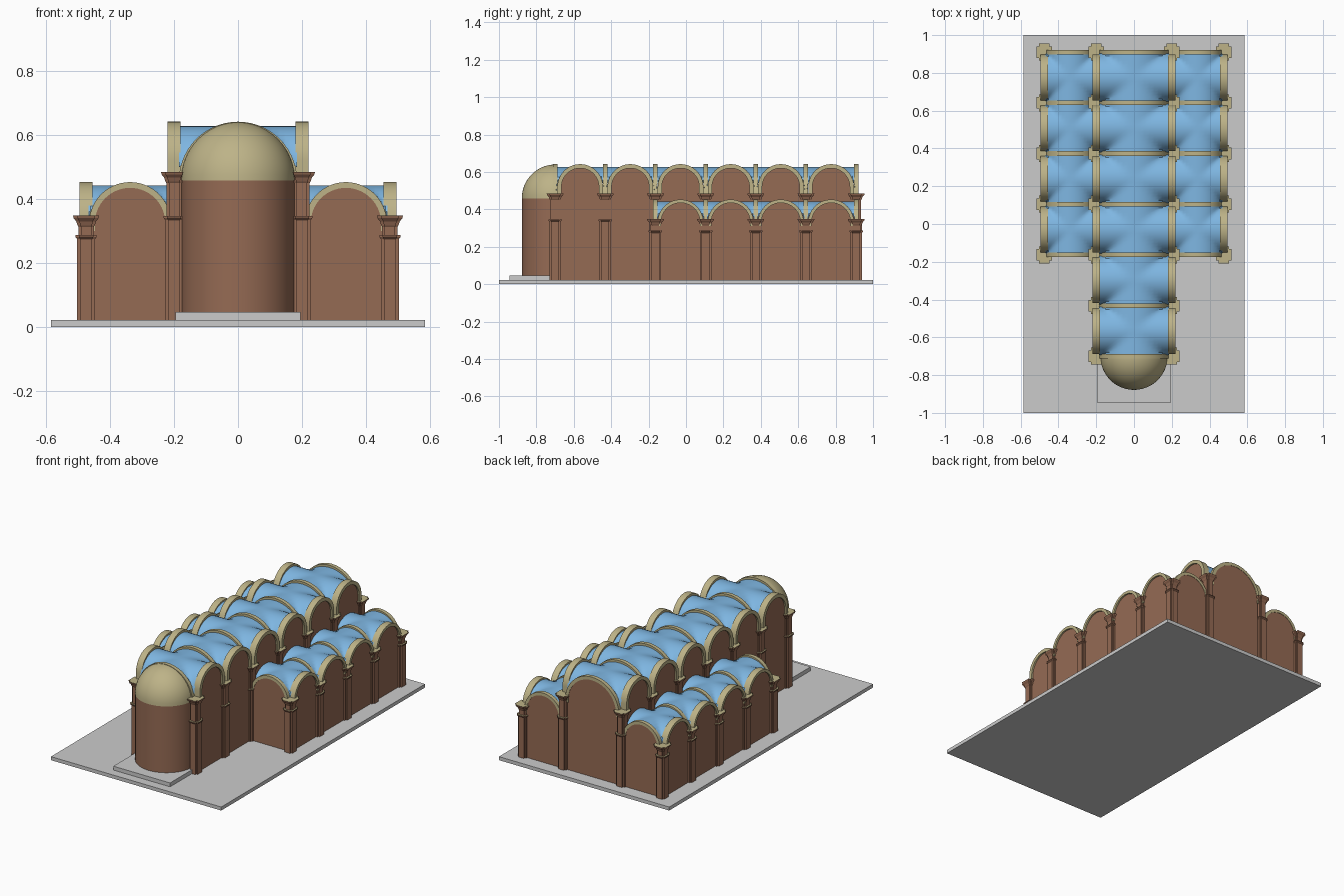
import bpy, bmesh, math
from mathutils import Vector

if "Cube" in bpy.data.objects:
    bpy.data.objects.remove(bpy.data.objects["Cube"])

def material(name, rgb):
    m = bpy.data.materials.new(name)
    m.diffuse_color = (*rgb, 1)
    m.use_nodes = True
    m.node_tree.nodes["Principled BSDF"].inputs["Base Color"].default_value = m.diffuse_color
    return m

BRICK = material("brick_brown", (0.30, 0.145, 0.088))
STONE = material("pale_stone", (0.51, 0.45, 0.245))
BLUE = material("vault_blue", (0.21, 0.47, 0.76))
GREY = material("slab_grey", (0.60, 0.60, 0.60))

def finish(bm, name, mats, smooth=False, recalc=True):
    if recalc:
        bmesh.ops.recalc_face_normals(bm, faces=bm.faces)
    me = bpy.data.meshes.new(name)
    bm.to_mesh(me)
    bm.free()
    for m in mats:
        me.materials.append(m)
    ob = bpy.data.objects.new(name, me)
    bpy.context.collection.objects.link(ob)
    if smooth:
        bpy.ops.object.select_all(action='DESELECT')
        ob.select_set(True)
        bpy.context.view_layer.objects.active = ob
        bpy.ops.object.shade_smooth_by_angle(angle=math.radians(35))
    return ob

def box(name, lo, hi, mat):
    bm = bmesh.new()
    bmesh.ops.create_cube(bm, size=1)
    for v in bm.verts:
        v.co = Vector([(lo[i] + hi[i]) / 2 + v.co[i] * (hi[i] - lo[i]) for i in range(3)])
    finish(bm, name, [mat])

def place(axis, c, u, d, z):
    """Arch span runs along the given axis; d is the offset through its depth."""
    return (c[0] + u, c[1] + d, z) if axis == 'x' else (c[0] + d, c[1] + u, z)

def arc(r, spring, base, n=28):
    pts = [(r * math.cos(math.pi * i / n), spring + r * math.sin(math.pi * i / n)) for i in range(n + 1)]
    return [(r, base)] + pts + [(-r, base)]

def arch(name, axis, c, r, t, spring, base, depth):
    """Solid stilted arch band."""
    bm = bmesh.new()
    rings = []
    for (u, z), (ui, zi) in zip(arc(r, spring, base), arc(r - t, spring, base)):
        rings.append([bm.verts.new(place(axis, c, a, d, b)) for a, b, d in
                      ((u, z, -depth / 2), (u, z, depth / 2), (ui, zi, depth / 2), (ui, zi, -depth / 2))])
    for p, q in zip(rings, rings[1:]):
        for i in range(4):
            bm.faces.new((p[i], p[(i + 1) % 4], q[(i + 1) % 4], q[i]))
    bm.faces.new(rings[0])
    bm.faces.new(rings[-1])
    finish(bm, name, [STONE], True)

def arched_wall(name, axis, c, r, spring, base, depth=0.02):
    """Brick infill with a round top."""
    bm = bmesh.new()
    f = bm.faces.new([bm.verts.new(place(axis, c, u, -depth / 2, z)) for u, z in arc(r, spring, base)])
    ext = bmesh.ops.extrude_face_region(bm, geom=[f])
    shift = Vector((0, depth, 0) if axis == 'x' else (depth, 0, 0))
    bmesh.ops.translate(bm, vec=shift, verts=[v for v in ext['geom'] if isinstance(v, bmesh.types.BMVert)])
    finish(bm, name, [BRICK])

def vault(name, c, hx, hy, zx, zy, crown, n=20):
    """Groin vault: the higher of two crossing barrels."""
    bm = bmesh.new()
    ang = [-math.pi / 2 + math.pi * i / n for i in range(n + 1)]
    g = [[bm.verts.new((c[0] + hx * math.sin(a), c[1] + hy * math.sin(b),
                        max(zx + (crown - zx) * math.cos(a), zy + (crown - zy) * math.cos(b))))
          for b in ang] for a in ang]
    for i in range(n):
        for j in range(n):
            bm.faces.new((g[i][j], g[i + 1][j], g[i + 1][j + 1], g[i][j + 1]))
    finish(bm, name, [BLUE], True, recalc=False)

def pier(name, c, impost, top):
    """Cross-shaped pier with an impost ledge and a flared capital; ledges are stone."""
    prof = [(0.02, .028), (impost - .012, .028), (impost - .006, .033), (impost, .033), (impost, .024),
            (top - .035, .024), (top - .03, .027), (top - .018, .031), (top - .008, .039), (top, .041)]
    bm = bmesh.new()
    rings = []
    for z, r in prof:
        w = r * 0.68
        plus = [(r, -w), (r, w), (w, w), (w, r), (-w, r), (-w, w), (-r, w), (-r, -w),
                (-w, -w), (-w, -r), (w, -r), (w, -w)]
        rings.append([bm.verts.new((c[0] + x, c[1] + y * 1.1, z)) for x, y in plus])
    for p, q in zip(rings, rings[1:]):
        for i in range(12):
            bm.faces.new((p[i], p[(i + 1) % 12], q[(i + 1) % 12], q[i]))
    bm.faces.new(rings[0][::-1])
    bm.faces.new(rings[-1])
    bmesh.ops.recalc_face_normals(bm, faces=bm.faces)
    for f in bm.faces:
        f.material_index = 1 if f.normal.z > 0.7 else 0
    finish(bm, name, [BRICK, STONE])

def half_lathe(name, cy, prof, mat, n=40):
    """Half turn about a vertical axis, bulging to the front."""
    bm = bmesh.new()
    cols = [[bm.verts.new((-r * math.cos(math.pi * i / n), cy - r * math.sin(math.pi * i / n), z))
             for r, z in prof] for i in range(n + 1)]
    for p, q in zip(cols, cols[1:]):
        for k in range(len(prof) - 1):
            bm.faces.new((p[k], q[k], q[k + 1], p[k + 1]))
    bmesh.ops.remove_doubles(bm, verts=bm.verts, dist=1e-5)
    finish(bm, name, [mat], True, recalc=False)

# ground slab and apse step
box("base_slab", (-.585, -1, 0), (.585, 1, .022), GREY)
box("apse_step", (-.195, -.945, .02), (.195, -.69, .046), GREY)

NX, AX = 0.20, 0.475                       # nave and aisle pier lines
STEP = 0.2683
YS = [-0.70 + STEP * i for i in range(7)]  # bay lines
MID = (NX + AX) / 2

# nave transverse ribs and piers
for i, y in enumerate(YS):
    arch("nave_cross_rib", 'x', (0, y), .185, .02, .457, .44, .024)
    for s in (-1, 1):
        pier("nave_pier", (s * NX, y), .347, .485)
        if i >= 2:
            pier("aisle_pier", (s * AX, y), .287, .348)
            arch("aisle_cross_rib", 'x', (s * MID, y), .128, .018, .325, .30, .024)
arched_wall("nave_back_wall", 'x', (0, YS[6]), .17, .457, .02)

# bays: vaults, side arches and infill walls
for i in range(6):
    y = (YS[i] + YS[i + 1]) / 2
    vault("nave_vault", (0, y), .185, .128, .457, .50, .628)
    for s in (-1, 1):
        arch("nave_side_arch", 'y', (s * NX, y), .122, .022, .52, .47, .04)
        arched_wall("nave_side_wall", 'y', (s * NX, y), .105, .52, .02)
        box("nave_lower_wall", (s * NX - .01, YS[i], .02), (s * NX + .01, YS[i + 1], .47), BRICK)
        if i >= 2:
            vault("aisle_vault", (s * MID, y), .130, .126, .325, .325, .443)
            arch("aisle_side_arch", 'y', (s * AX, y), .122, .018, .331, .31, .04)
            arched_wall("aisle_side_wall", 'y', (s * AX, y), .108, .331, .02)
            box("aisle_lower_wall", (s * AX - .01, YS[i], .02), (s * AX + .01, YS[i + 1], .335), BRICK)

# aisle end walls
for s in (-1, 1):
    for y in (YS[2], YS[6]):
        arched_wall("aisle_end_wall", 'x', (s * MID, y), .115, .325, .02)

# apse drum and half dome
half_lathe("apse_wall", -.70, [(.177, .04), (.177, .458)], BRICK)
half_lathe("apse_half_dome", -.70,
           [(.178 * math.cos(a), .458 + .182 * math.sin(a)) for a in [math.pi / 2 * k / 16 for k in range(17)]], STONE)
